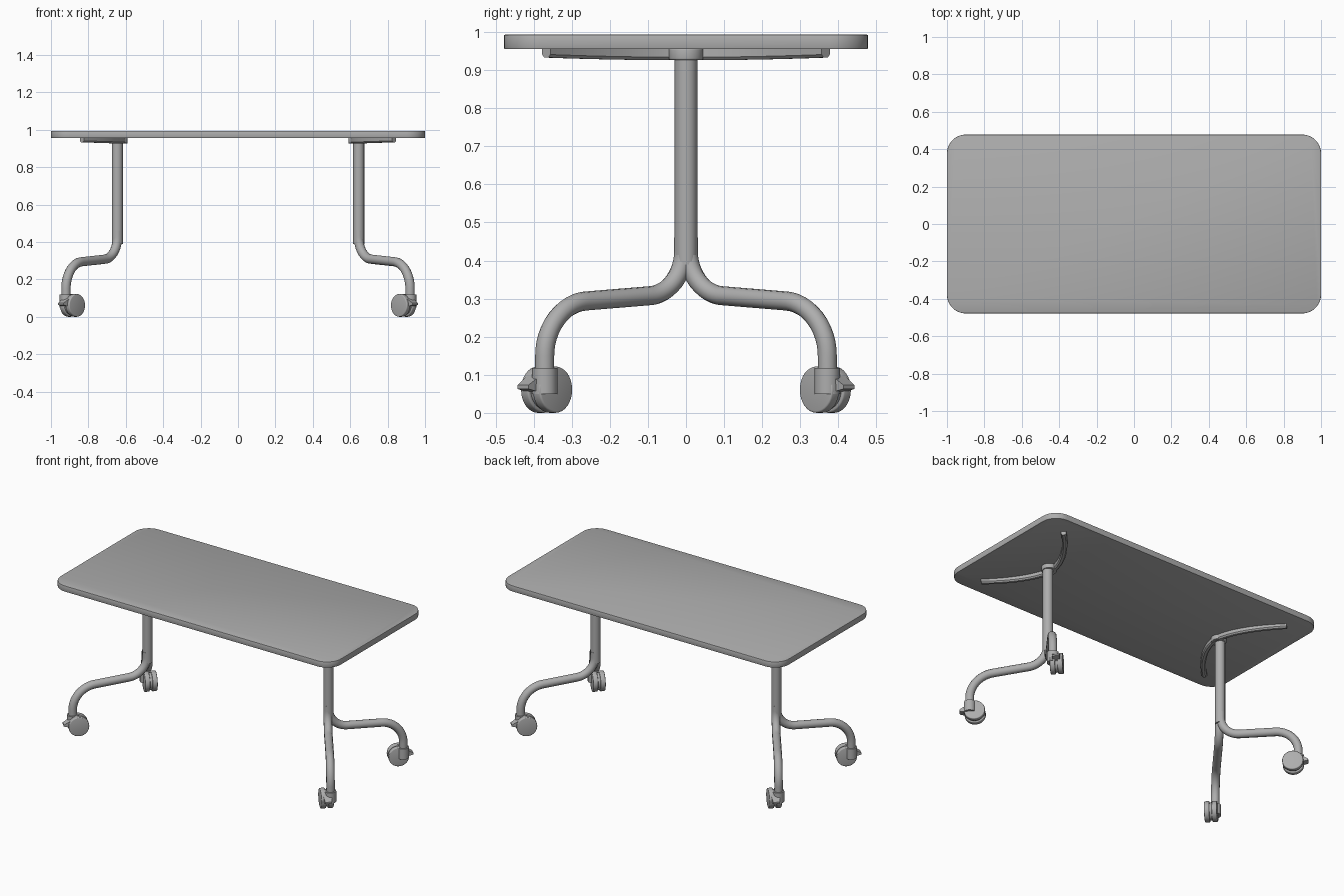
import bpy, bmesh, math
from mathutils import Vector, Matrix

if "Cube" in bpy.data.objects:
    bpy.data.objects.remove(bpy.data.objects["Cube"], do_unlink=True)

grey = bpy.data.materials.new("neutral grey")
grey.use_nodes = True
COLOUR = (0.42, 0.42, 0.42, 1)
grey.diffuse_color = COLOUR
grey.node_tree.nodes["Principled BSDF"].inputs["Base Color"].default_value = COLOUR


def finish(obj, angle=40):
    obj.data.materials.clear()
    obj.data.materials.append(grey)
    bpy.ops.object.select_all(action="DESELECT")
    obj.select_set(True)
    bpy.context.view_layer.objects.active = obj
    bpy.ops.object.shade_smooth_by_angle(angle=math.radians(angle))
    return obj


def mesh_object(name, bm, matrix=None):
    if matrix is not None:
        bm.transform(matrix)
    bmesh.ops.recalc_face_normals(bm, faces=bm.faces)
    mesh = bpy.data.meshes.new(name)
    bm.to_mesh(mesh)
    bm.free()
    obj = bpy.data.objects.new(name, mesh)
    bpy.context.collection.objects.link(obj)
    return finish(obj)


def fillet(points, radii, steps=12):
    """Round the inner corners of a polyline."""
    pts = [Vector(p) for p in points]
    path = [pts[0]]
    for a, b, c, r in zip(pts, pts[1:], pts[2:], radii):
        p, q = b + (a - b).normalized() * r, b + (c - b).normalized() * r
        for i in range(steps + 1):
            t = i / steps
            # blend of a quadratic corner, pulled toward a circular bend
            w = 0.71
            k = (1 - t) ** 2 + 2 * w * t * (1 - t) + t * t
            path.append((p * (1 - t) ** 2 + b * 2 * w * t * (1 - t) + q * t * t) / k)
    return path + [pts[-1]]


def tube(name, path, radius):
    curve = bpy.data.curves.new(name, "CURVE")
    curve.dimensions = "3D"
    curve.bevel_depth = radius
    curve.bevel_resolution = 4
    curve.use_fill_caps = True
    spline = curve.splines.new("POLY")
    spline.points.add(len(path) - 1)
    for point, co in zip(spline.points, path):
        point.co = (*co, 1)
    obj = bpy.data.objects.new(name, curve)
    bpy.context.collection.objects.link(obj)
    bpy.ops.object.select_all(action="DESELECT")
    obj.select_set(True)
    bpy.context.view_layer.objects.active = obj
    bpy.ops.object.convert(target="MESH")
    return finish(bpy.context.view_layer.objects.active)


def disc(name, radius, depth, matrix, bevel=0.008):
    """Cylinder along z with rounded rims."""
    bm = bmesh.new()
    bmesh.ops.create_cone(bm, cap_ends=True, segments=32, radius1=radius,
                          radius2=radius, depth=depth)
    rims = [e for e in bm.edges if abs(e.verts[0].co.z - e.verts[1].co.z) < 1e-5]
    bmesh.ops.bevel(bm, geom=rims, offset=bevel, segments=3, affect="EDGES", profile=0.5)
    return mesh_object(name, bm, matrix)


# Tabletop: slab with rounded corners and a slight edge softening
bm = bmesh.new()
bmesh.ops.create_cube(bm, size=1, matrix=Matrix.Translation((0, 0, 0.974))
                      @ Matrix.Diagonal((2, 0.956, 0.038, 1)))
upright = [e for e in bm.edges if abs(e.verts[0].co.z - e.verts[1].co.z) > 0.01]
bmesh.ops.bevel(bm, geom=upright, offset=0.1, segments=10, affect="EDGES", profile=0.5)
rims = [e for e in bm.edges if abs(e.verts[0].co.z - e.verts[1].co.z) < 1e-5]
bmesh.ops.bevel(bm, geom=rims, offset=0.003, segments=2, affect="EDGES", profile=0.5)
mesh_object("tabletop", bm)

POST_X = 0.645
FOOT = Vector((0.92, 0.371))

for sx, side in ((-1, "right"), (1, "left")):
    # Central post and its mounting plate
    tube(f"{side}_post", [(sx * POST_X, 0, 0.955), (sx * POST_X, 0, 0.39)], 0.03)
    disc(f"{side}_mount", 0.045, 0.03, Matrix.Translation((sx * 0.635, 0, 0.942)), 0.004)

    # Curved support bar under the top, its tips sweeping to the table end
    bm = bmesh.new()
    rows = []
    for i in range(33):
        s = i / 16 - 1
        y, x = 0.367 * s, 0.615 + 0.22 * abs(s) ** 1.7
        slope = math.copysign(0.22 * 1.7 * abs(s) ** 0.7 / 0.367, s)
        n = Vector((1, -slope, 0)).normalized() * 0.015
        low = 0.926 + 0.007 * s * s
        rows.append([bm.verts.new((sx * (x + k * n.x), y + k * n.y, z))
                     for k, z in ((-1, 0.957), (1, 0.957), (1, low + 0.008),
                                  (0.5, low), (-0.5, low), (-1, low + 0.008))])
    for a, b in zip(rows, rows[1:]):
        for j in range(len(a)):
            k = (j + 1) % len(a)
            bm.faces.new((a[j], a[k], b[k], b[j]))
    bm.faces.new(rows[0])
    bm.faces.new(rows[-1])
    mesh_object(f"{side}_support_bar", bm)

    for sy, end in ((-1, "front"), (1, "back")):
        name = f"{end}_{side}"
        fx, fy = sx * FOOT.x, sy * FOOT.y
        # Bent leg branching out of the post
        path = fillet([(sx * POST_X, sy * 0.006, 0.46), (sx * POST_X, sy * 0.006, 0.315),
                       (fx, fy, 0.285), (fx, fy, 0.09)], (0.11, 0.135))
        tube(f"{name}_leg", path, 0.025)

        # Twin-wheel caster rolling outward on the diagonal
        out = Vector((sx, sy, 0)).normalized()
        axle = Vector((-out.y, out.x, 0))
        up = Vector((0, 0, 1))
        centre = Vector((sx * 0.885, sy * 0.366, 0.061))
        frame = Matrix((out, up, axle)).transposed().to_4x4()
        for k, label in ((-1, "inner"), (1, "outer")):
            disc(f"{name}_{label}_wheel", 0.061, 0.03,
                 Matrix.Translation(centre + axle * k * 0.022) @ frame, 0.005)
        disc(f"{name}_hub", 0.052, 0.03, Matrix.Translation(centre) @ frame, 0.003)
        # Housing that joins the leg to the wheels
        tube(f"{name}_housing", [(fx, fy, 0.118), (fx, fy, 0.05)], 0.034)

        # Brake pedal: wedge pointing outward
        bm = bmesh.new()
        profile = ((0.03, 0.05), (0.05, 0.035), (0.088, 0.012),
                   (0.088, 0.002), (0.07, -0.002), (0.03, -0.01))
        ends = [[bm.verts.new((u, v, w * (1 - 4 * max(u - 0.05, 0))))
                 for u, v in profile] for w in (-0.024, 0.024)]
        bm.faces.new(ends[0])
        bm.faces.new(ends[1])
        for j in range(len(profile)):
            k = (j + 1) % len(profile)
            bm.faces.new((ends[0][j], ends[0][k], ends[1][k], ends[1][j]))
        mesh_object(f"{name}_pedal", bm, Matrix.Translation(centre) @ frame)
